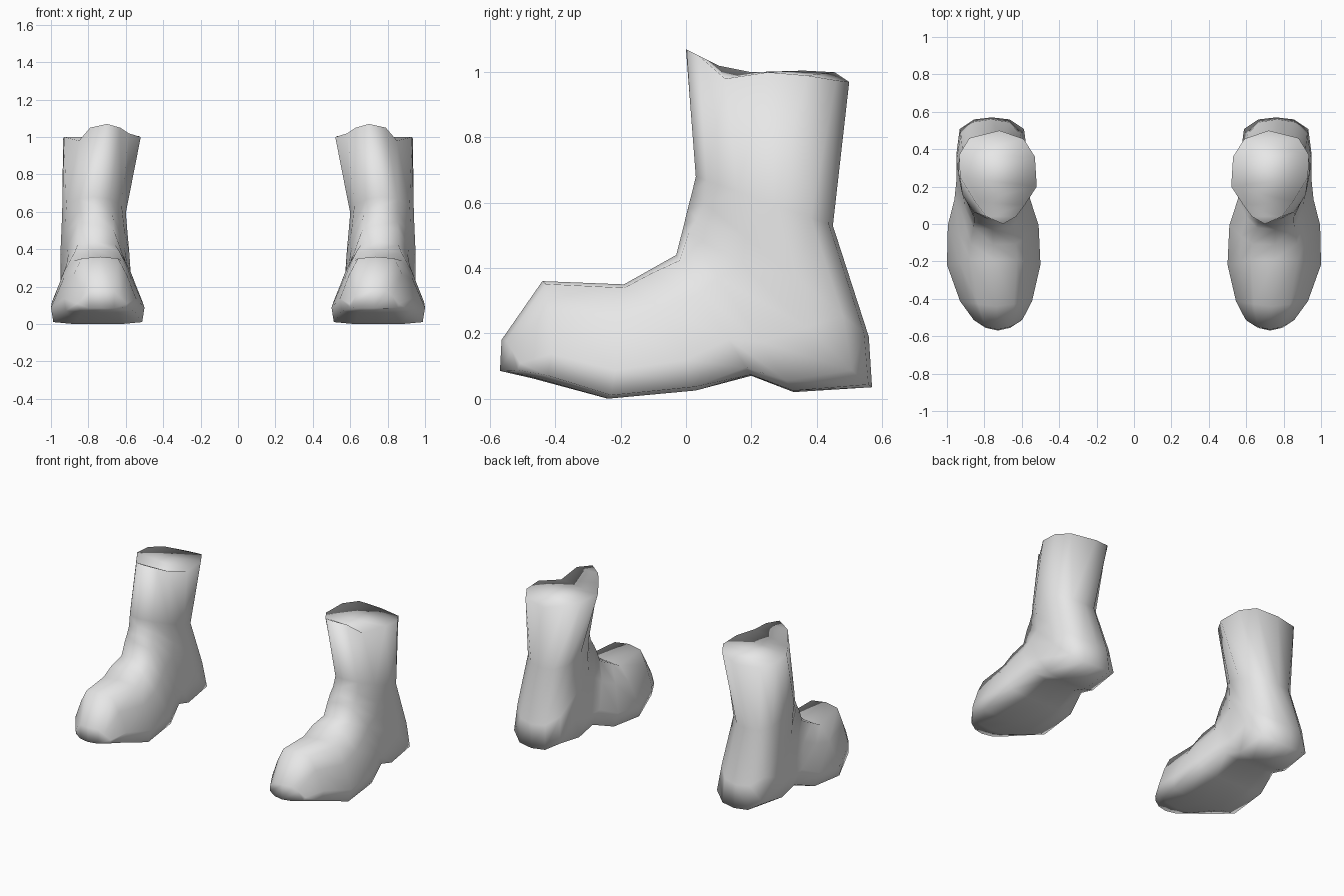
import bpy
import bmesh
from mathutils import Vector

if "Cube" in bpy.data.objects:
    bpy.data.objects.remove(bpy.data.objects["Cube"])

# One plain grey material
grey = bpy.data.materials.new("light_grey")
grey.use_nodes = True
colour = (0.8, 0.8, 0.8, 1)
grey.diffuse_color = colour
grey.node_tree.nodes["Principled BSDF"].inputs["Base Color"].default_value = colour

# Half outlines: (distance from instep side to sole side, width), both 0 to 1
FOOT = [(0, 0), (.03, .5), (.32, .74), (.75, 1), (.97, .95), (1, .5), (1, 0)]
SHAFT = [(0, 0), (.08, .5), (.3, .87), (.58, 1), (.84, .86), (.97, .5), (1, 0)]

# Rings swept from toe to ankle:
# instep (y, z), sole or back (y, z), inner x, outer x, blend to shaft, side sweep in y
RINGS = [
    ((-.565, .18), (-.57, .085), .595, .86, 0, .06),
    ((-.44, .36), (-.47, .062), .545, .93, 0, .05),
    ((-.19, .35), (-.24, 0), .50, 1.0, 0, .01),
    ((-.11, .395), (.03, .025), .51, .995, 0, 0),
    ((-.03, .44), (.20, .07), .555, .96, .3, 0),
    ((-.007, .53), (.33, .02), .57, .95, .3, 0),
    ((.005, .58), (.57, .035), .57, .95, .5, -.01),
    ((.018, .63), (.56, .19), .58, .95, .9, 0),
    ((.03, .68), (.45, .53), .60, .94, 1, 0),
]

# Uneven top edge, from the front peak round the outer side
RIM = [(.70, 0, 1.07), (.79, .04, 1.05), (.85, .12, .98), (.93, .25, 1.0),
       (.935, .37, .99), (.88, .46, .975), (.72, .5, .97), (.59, .455, 1.0),
       (.53, .36, 1.005), (.52, .2, 1.0), (.585, .1, 1.02), (.63, .04, 1.05)]


def ring_points(instep, back, inner, outer, blend, sweep):
    a, b = Vector((0, *instep)), Vector((0, *back))
    mid, half = (inner + outer) / 2, (outer - inner) / 2
    outline = [Vector(f).lerp(Vector(s), blend) for f, s in zip(FOOT, SHAFT)]
    sides = [(p, 1) for p in outline] + [(p, -1) for p in outline[-2:0:-1]]
    points = []
    for (t, w), sign in sides:
        p = a.lerp(b, t)
        points.append(Vector((mid + sign * w * half, p.y + sweep * w * w, p.z)))
    return points


def make_boot(name, side):
    bm = bmesh.new()
    loops = [ring_points(*r) for r in RINGS] + [[Vector(p) for p in RIM]]
    loops = [[bm.verts.new((side * p.x, p.y, p.z)) for p in loop] for loop in loops]
    n = len(RIM)
    for low, high in zip(loops, loops[1:]):
        for i in range(n):
            j = (i + 1) % n
            bm.faces.new((low[i], low[j], high[j], high[i]))
    # Toe end, folded along its middle
    toe, top = loops[0], loops[-1]
    bm.faces.new(toe[:n // 2 + 1])
    bm.faces.new(toe[n // 2:] + toe[:1])
    # Closed top, in strips from side to side
    for i in range(n // 2):
        corners = [top[i], top[i + 1], top[n - i - 1], top[-i]]
        bm.faces.new(list(dict.fromkeys(corners)))
    bmesh.ops.recalc_face_normals(bm, faces=bm.faces)
    for face in bm.faces:
        face.smooth = True
    mesh = bpy.data.meshes.new(name)
    bm.to_mesh(mesh)
    bm.free()
    mesh.materials.append(grey)
    boot = bpy.data.objects.new(name, mesh)
    bpy.context.collection.objects.link(boot)


make_boot("left_boot", 1)
make_boot("right_boot", -1)
